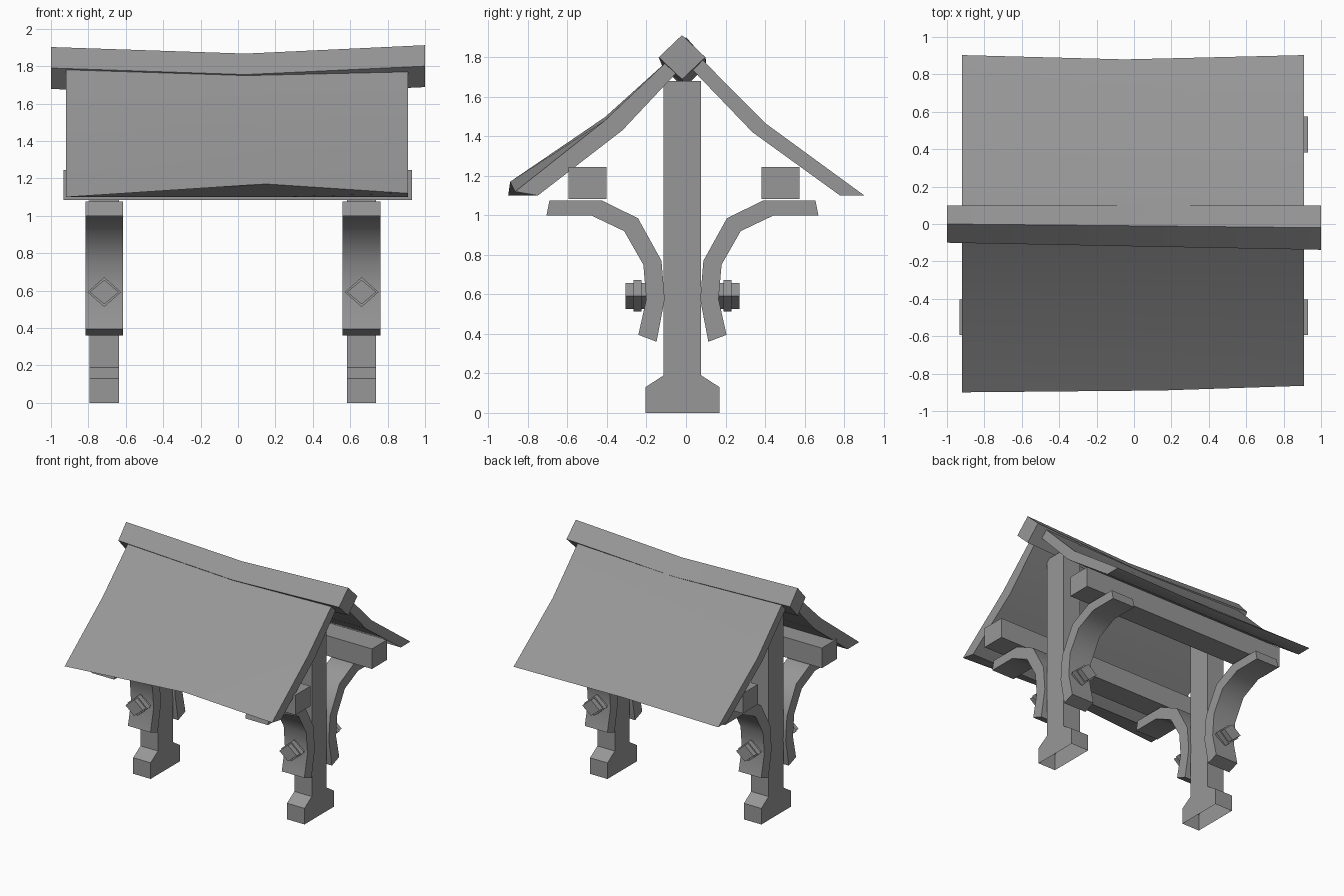
import bpy, bmesh
from math import radians

if "Cube" in bpy.data.objects:
    bpy.data.objects.remove(bpy.data.objects["Cube"])

CY = -0.018  # centre line of the posts

grey = bpy.data.materials.new("dark_grey")
grey.diffuse_color = (0.31, 0.31, 0.31, 1)
grey.use_nodes = True
grey.node_tree.nodes["Principled BSDF"].inputs["Base Color"].default_value = grey.diffuse_color


def loft(name, sections, open_edge=None, smooth=False):
    """Skin a series of matching cross-sections (lists of xyz) and cap the ends."""
    bm = bmesh.new()
    rings = [[bm.verts.new(p) for p in s] for s in sections]
    n = len(rings[0])
    for a, b in zip(rings, rings[1:]):
        for i in range(n):
            if i != open_edge:
                j = (i + 1) % n
                bm.faces.new((a[i], a[j], b[j], b[i]))
    bm.faces.new(rings[0])
    bm.faces.new(rings[-1])
    bmesh.ops.recalc_face_normals(bm, faces=bm.faces)
    me = bpy.data.meshes.new(name)
    bm.to_mesh(me)
    bm.free()
    me.materials.append(grey)
    ob = bpy.data.objects.new(name, me)
    bpy.context.collection.objects.link(ob)
    if smooth:
        bpy.ops.object.select_all(action='DESELECT')
        ob.select_set(True)
        bpy.context.view_layer.objects.active = ob
        bpy.ops.object.shade_smooth_by_angle(angle=radians(40))
    return ob


def prism(name, profile, x0, x1, **kw):
    """Extrude a (y, z) profile along x."""
    return loft(name, [[(x, y, z) for y, z in profile] for x in (x0, x1)], **kw)


def flip(profile, side):
    """Mirror a (y, z) profile to the front about the post centre."""
    return [(y if side > 0 else 2 * CY - y, z) for y, z in profile]


def diamond(name, cx, cz, rx, rz, y0, y1):
    return loft(name, [[(cx - rx, y, cz), (cx, y, cz - rz), (cx + rx, y, cz), (cx, y, cz + rz)]
                       for y in (y0, y1)])


post = [(0.077, 1.68), (0.077, 0.19), (0.17, 0.13), (0.17, 0)]
post += [(2 * CY - y, z) for y, z in reversed(post)]
brace = [(0.655, 1.075), (0.67, 1.0), (0.445, 1.0), (0.277, 0.92), (0.18, 0.75), (0.165, 0.575),
         (0.205, 0.395), (0.113, 0.36), (0.072, 0.575), (0.088, 0.77), (0.207, 0.985), (0.39, 1.075)]

# posts with flared, open-bottomed feet, curved braces and bolts
for label, x in (("left", -0.715), ("right", 0.661)):
    prism(f"{label}_post", post, x - 0.078, x + 0.078, open_edge=3)
    for end, s in (("back", 1), ("front", -1)):
        prism(f"{label}_{end}_brace", flip(brace, s), x - 0.101, x + 0.101, smooth=True)
        for part, rx, rz, a, b in (("washer", 0.09, 0.08, 0.19, 0.23),
                                   ("bolt", 0.078, 0.065, 0.15, 0.27)):
            ya, yb = (v if s > 0 else 2 * CY - v for v in (a, b))
            diamond(f"{label}_{end}_{part}", x, 0.592, rx, rz, ya, yb)

# long beams carrying the roof
for name, y0, y1, x0 in (("back_beam", 0.383, 0.574, -0.91), ("front_beam", -0.594, -0.403, -0.933)):
    prism(name, [(y0, 1.083), (y1, 1.083), (y1, 1.245), (y0, 1.245)], x0, 0.93)

# roof panels: bent cross-section, eave edge varies along x
front = []
for x, eave, kink, top in ((-0.92, (-0.9, 1.10), 1.48, 1.785), (0.15, (-0.89, 1.17), 1.497, 1.772),
                           (0.91, (-0.865, 1.12), 1.48, 1.785)):
    front.append([(x, y, z) for y, z in (eave, (-0.41, kink), (-0.09, top), (-0.04, 1.73),
                                         (-0.322, 1.43), (-0.75, 1.10))])
loft("front_roof", front, smooth=True)

back = []
for x, eave, top in ((-0.92, 0.903, 1.795), (-0.05, 0.88, 1.775), (0.91, 0.903, 1.795)):
    back.append([(x, y, z) for y, z in ((eave, 1.10), (0.403, 1.465), (0.075, top), (0.02, 1.75),
                                        (0.337, 1.42), (0.78, 1.10))])
loft("back_roof", back, smooth=True)

# sagging diamond ridge beam
loft("ridge", [[(x, cy - r, cz), (x, cy, cz - 0.112), (x, cy + r, cz), (x, cy, cz + 0.112)]
               for x, cy, cz, r in ((-1, 0, 1.79, 0.1), (0.04, -0.01, 1.755, 0.11),
                                    (1, -0.02, 1.8, 0.118))], smooth=True)
